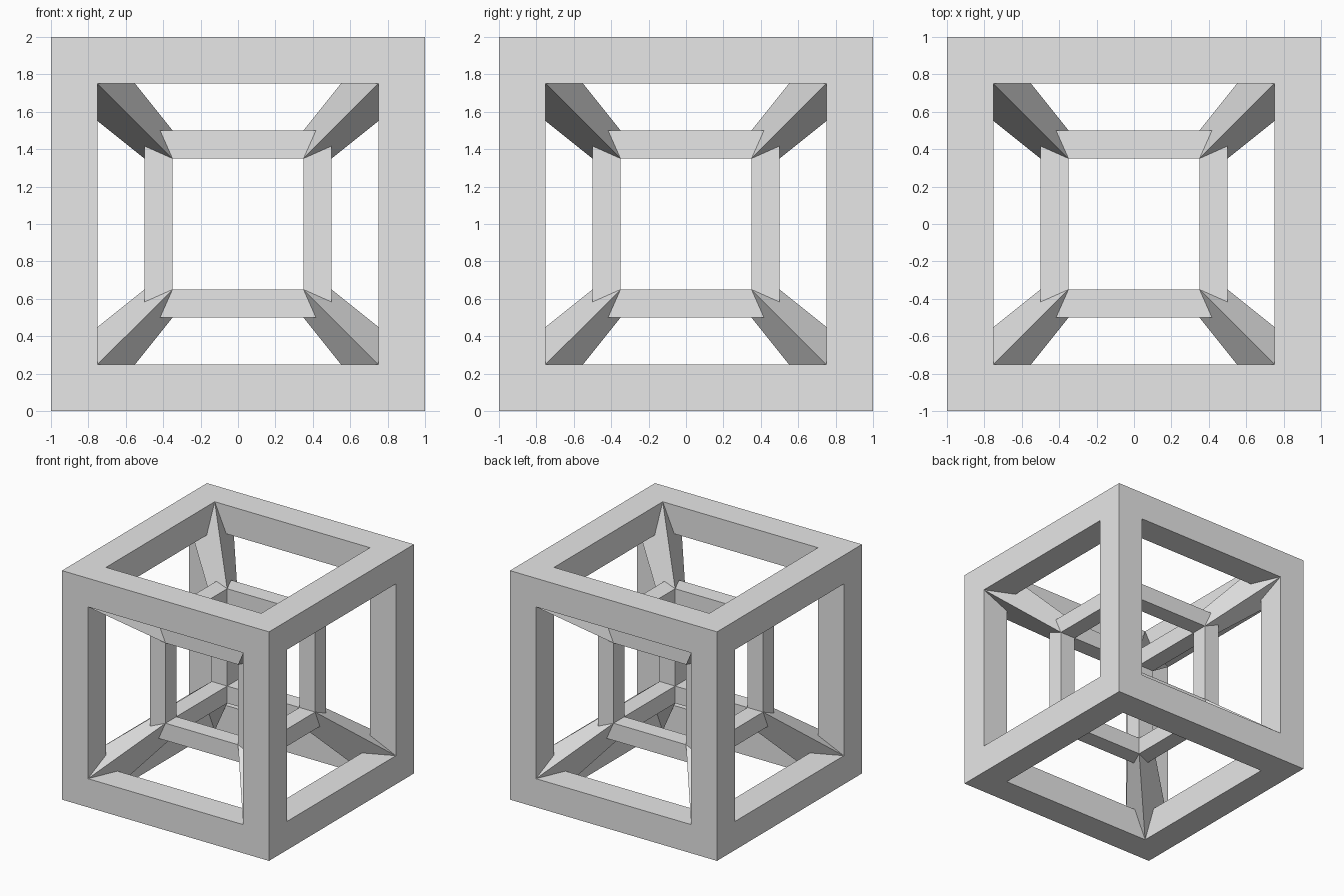
import bpy
import bmesh
from mathutils import Vector

if "Cube" in bpy.data.objects:
    bpy.data.objects.remove(bpy.data.objects["Cube"], do_unlink=True)

CENTRE = Vector((0, 0, 1))
OUTER = (1.0, 0.75)    # half size of the frame, half size of its openings
INNER = (0.5, 0.35)

grey = bpy.data.materials.new("plain grey")
grey.use_nodes = True
grey.diffuse_color = (0.8, 0.8, 0.8, 1)
grey.node_tree.nodes["Principled BSDF"].inputs["Base Color"].default_value = (0.8, 0.8, 0.8, 1)


def finish(name, bm):
    bmesh.ops.recalc_face_normals(bm, faces=bm.faces[:])
    mesh = bpy.data.meshes.new(name)
    bm.to_mesh(mesh)
    bm.free()
    mesh.materials.append(grey)
    obj = bpy.data.objects.new(name, mesh)
    obj.location = CENTRE
    bpy.context.scene.collection.objects.link(obj)
    return obj


def cube_frame(name, half, opening):
    """Open cube of square bars: inset every side, then push the window walls in."""
    bar = half - opening
    bm = bmesh.new()
    bmesh.ops.create_cube(bm, size=2 * half)
    windows = bm.faces[:]
    bmesh.ops.inset_individual(bm, faces=windows, thickness=bar, use_even_offset=True)
    for window in windows:
        inward = -window.normal.copy() * bar
        pushed = bmesh.ops.extrude_discrete_faces(bm, faces=[window])["faces"][0]
        bmesh.ops.translate(bm, verts=pushed.verts[:], vec=inward)
        bmesh.ops.delete(bm, geom=[pushed], context="FACES_ONLY")
    bmesh.ops.remove_doubles(bm, verts=bm.verts[:], dist=0.0001)
    return finish(name, bm)


def corner_points(half, opening):
    """Three window corners around one corner of a frame."""
    return [Vector([half if i == axis else opening for i in range(3)]) for axis in range(3)]


# Nested frames
cube_frame("outer_frame", *OUTER)
cube_frame("inner_frame", *INNER)

# Tapered three-sided struts joining the frames, mirrored to all eight corners
bm = bmesh.new()
for point in corner_points(*OUTER) + corner_points(*INNER):
    bm.verts.new(point)
bmesh.ops.convex_hull(bm, input=bm.verts[:])
bmesh.ops.dissolve_limit(bm, angle_limit=0.01, verts=bm.verts[:], edges=bm.edges[:])
struts = finish("corner_struts", bm)
mirror = struts.modifiers.new("mirror", "MIRROR")
mirror.use_axis = (True, True, True)
mirror.use_mirror_merge = False
